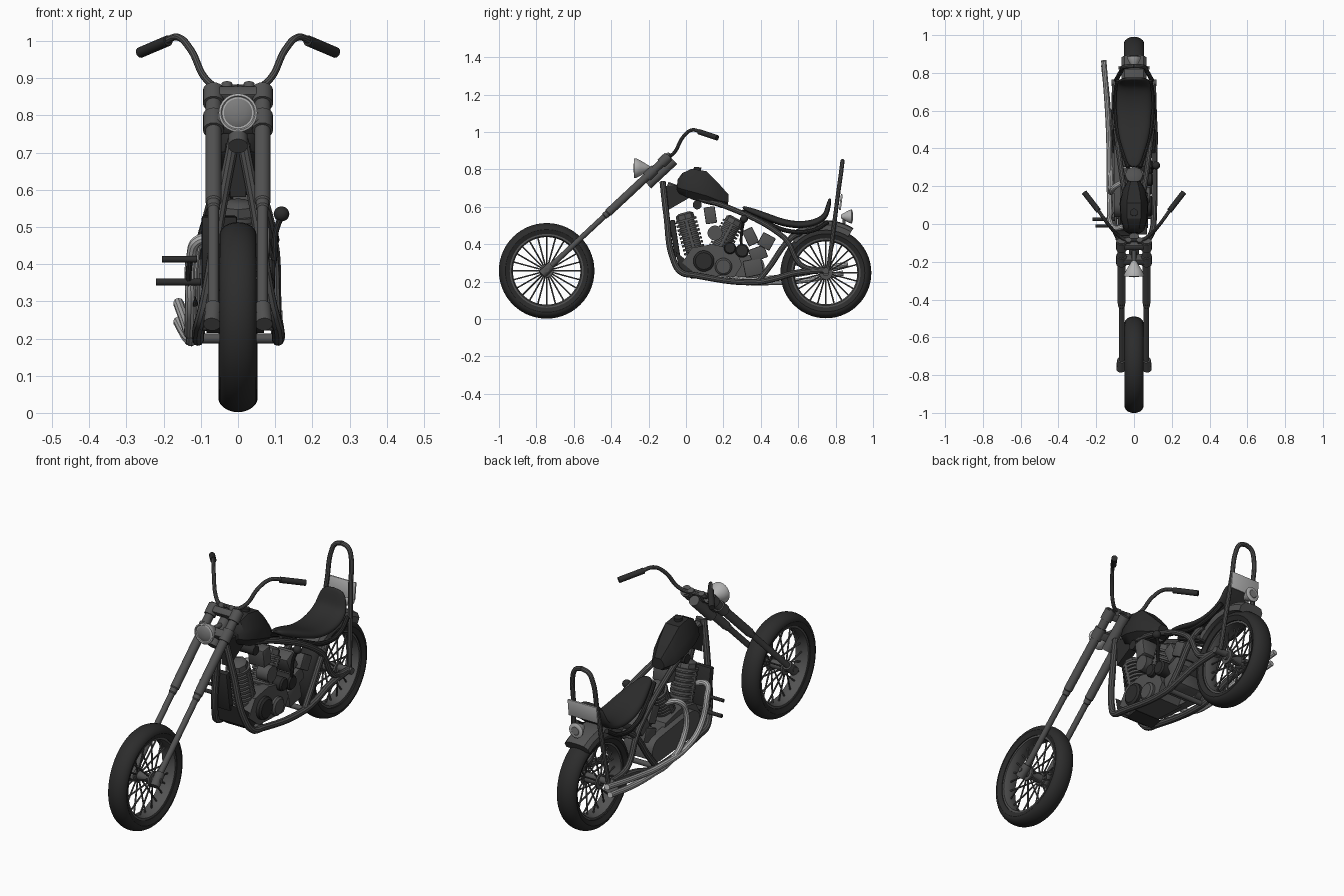
import bpy, math
from mathutils import Vector, Matrix

if "Cube" in bpy.data.objects:
    bpy.data.objects.remove(bpy.data.objects["Cube"])

def material(name, v):
    m = bpy.data.materials.new(name)
    m.diffuse_color = (v, v, v, 1)
    m.use_nodes = True
    m.node_tree.nodes["Principled BSDF"].inputs["Base Color"].default_value = m.diffuse_color
    return m

DARK, METAL, CHROME, LENS = (material(n, v) for n, v in
    (("dark", 0.025), ("metal", 0.085), ("chrome", 0.45), ("lens", 0.2)))

def mesh(name, verts, faces, mat):
    me = bpy.data.meshes.new(name)
    me.from_pydata(verts, [], faces)
    ob = bpy.data.objects.new(name, me)
    bpy.context.collection.objects.link(ob)
    me.materials.append(mat)
    return ob

def skin(name, rings, mat, closed=False):
    """Join equal-sized rings of points into one skin."""
    n, k = len(rings[0]), len(rings)
    faces = [(i % k * n + j, i % k * n + (j + 1) % n, (i + 1) % k * n + (j + 1) % n, (i + 1) % k * n + j)
             for i in range(k if closed else k - 1) for j in range(n)]
    if not closed:
        faces += [tuple(reversed(range(n))), tuple((k - 1) * n + j for j in range(n))]
    return mesh(name, [p for r in rings for p in r], faces, mat)

def lathe(name, origin, axis, profile, mat, n=32, closed=False):
    """Revolve (distance along axis, radius) pairs."""
    q = Vector(axis).to_track_quat('Z', 'Y')
    rings = [[Vector(origin) + q @ Vector((r * math.cos(a), r * math.sin(a), t))
              for a in (2 * math.pi * j / n for j in range(n))] for t, r in profile]
    return skin(name, rings, mat, closed)

def rod(name, a, b, r, mat=METAL, n=20, r2=None):
    d = Vector(b) - Vector(a)
    return lathe(name, a, d, [(0, r), (d.length, r2 or r)], mat, n)

def tube(name, pts, r, mat=METAL, sides=(1, -1), smooth=True):
    """Bent round tube, mirrored over x by default."""
    cu = bpy.data.curves.new(name, 'CURVE')
    cu.dimensions, cu.bevel_depth, cu.bevel_resolution, cu.resolution_u = '3D', r, 3, 8
    cu.use_fill_caps = True
    for s in sides:
        sp = cu.splines.new('BEZIER')
        sp.bezier_points.add(len(pts) - 1)
        for bp, p in zip(sp.bezier_points, pts):
            bp.co = (s * p[0], p[1], p[2])
            bp.handle_left_type = bp.handle_right_type = 'AUTO' if smooth else 'VECTOR'
    cu.materials.append(mat)
    ob = bpy.data.objects.new(name, cu)
    bpy.context.collection.objects.link(ob)
    return ob

def loft(name, sections, shape, mat):
    """Sections (y bottom, z bottom, y top, z top, half width); shape is (x, height) pairs."""
    rings = [[(x * w, yb + (yt - yb) * h, zb + (zt - zb) * h) for x, h in shape]
             for yb, zb, yt, zt, w in sections]
    return skin(name, rings, mat)

def box(name, c, size, tilt=0, mat=METAL, bevel=0.006):
    v = [Matrix.Rotation(tilt, 3, 'X') @ Vector((x * size[0] / 2, y * size[1] / 2, z * size[2] / 2)) + Vector(c)
         for z in (-1, 1) for x, y in ((-1, -1), (1, -1), (1, 1), (-1, 1))]
    ob = skin(name, [v[:4], v[4:]], mat)
    b = ob.modifiers.new("bevel", 'BEVEL')
    b.width, b.segments = bevel, 2
    return ob

# Wheels: tyre, rim, hub and crossed spokes
def wheel(name, y, z, R, w):
    c = (0, y, z)
    ri = R - 0.058
    tyre = [(w * math.cos(a), R - 0.035 + 0.035 * math.sin(a)) for a in (math.pi * i / 12 for i in range(13))]
    lathe(name + "_tyre", c, (1, 0, 0), tyre + [(-w * .8, ri), (w * .8, ri)], DARK, 56, True)
    lathe(name + "_rim", c, (1, 0, 0), [(-.036, ri + .006), (-.036, ri - .01), (-.015, ri - .017), (.015, ri - .017),
          (.036, ri - .01), (.036, ri + .006)], METAL, 56, True)
    lathe(name + "_hub", c, (1, 0, 0), [(-.055, .018), (-.045, .018), (-.045, .036), (-.036, .036), (-.034, .022),
          (.034, .022), (.036, .036), (.045, .036), (.045, .018), (.055, .018)], METAL, 24)
    pts = []
    for i in range(24):
        a = 2 * math.pi * i / 24
        s = .034 if i % 2 else -.034
        pts.append([(s, y + .03 * math.cos(a), z + .03 * math.sin(a)),
                    (0, y + (ri - .01) * math.cos(a), z + (ri - .01) * math.sin(a))])
    ob = tube(name + "_spokes", pts[0], .0042, METAL, (1,), False)
    for p in pts[1:]:
        sp = ob.data.splines.new('POLY')
        sp.points.add(1)
        for q, v in zip(sp.points, p):
            q.co = (*v, 1)
    ob.data.bevel_resolution = 1

wheel("front_wheel", -.745, .2575, .2555, .05)
wheel("rear_wheel", .748, .247, .243, .053)

# Fork legs, clamps and axles
F0, F1 = Vector((0, -.745, .262)), Vector((0, -.09, .872))
fd = (F1 - F0).normalized()
for s, side in ((-1, "left"), (1, "right")):
    o = Vector((s * .066, 0, 0))
    L = (F1 - F0).length
    lathe("fork_leg_" + side, o + F0, fd, [(0, .0145), (.42, .0145), (.425, .018), (.445, .018), (.45, .0215), (L, .0215)], METAL, 24)
    rod("fork_end_" + side, o + F0 - fd * .035 + Vector((s * .004, 0, 0)), o + F0 + fd * .035, .023)
    for nm, t0, t1 in (("upper", L - .06, L - .005), ("lower", L - .165, L - .105)):
        rod(f"{nm}_clamp_{side}", o + F0 + fd * t0, o + F0 + fd * t1, .028)
ang = math.atan2(fd.z, fd.y)
box("upper_yoke", F0 + fd * (L - .03), (.13, .045, .035), ang - math.pi / 2)
box("lower_yoke", F0 + fd * (L - .135), (.13, .05, .04), ang - math.pi / 2)
neck = Vector((0, .025, -.025))
rod("steering_neck", F0 + fd * (L - .19) + neck, F1 + neck, .026)
rod("front_axle", (-.092, -.745, .262), (.092, -.745, .262), .012)
rod("rear_axle", (-.12, .748, .258), (.12, .748, .258), .017)

# Headlight
lathe("headlight_shell", (0, -.275, .807), (0, 1, 0), [(0, .043), (-.004, .046), (-.002, .052), (.01, .052), (.03, .042),
      (.055, .027), (.078, .012), (.084, .004)], CHROME)
lathe("headlight_lens", (0, -.272, .807), (0, -1, 0), [(0, .043), (.005, .035), (.009, .018), (.01, .002)], LENS)
rod("headlight_stalk", (0, -.225, .805), (0, -.14, .80), .012)

# Handlebar, risers and grips
tube("handlebar", [(0, -.085, .875), (.045, -.082, .873), (.082, -.06, .893), (.128, -.012, .978), (.16, .03, 1.01), (.195, .08, 1.0), (.25, .155, .976)], .0095)
for s, side in ((-1, "left"), (1, "right")):
    rod("grip_" + side, (s * .188, .07, 1.001), (s * .263, .167, .969), .0145, DARK)
    rod("bar_riser_" + side, (s * .03, -.105, .845), (s * .03, -.083, .885), .015)

# Faceted fuel tank with gusset and cap
facet = [(.5, 0), (1, .25), (.95, .6), (.5, 1), (-.5, 1), (-.95, .6), (-1, .25), (-.5, 0)]
loft("fuel_tank", [(-.05, .69, -.045, .745, .035), (-.035, .67, -.02, .78, .055), (.03, .64, .03, .803, .072), (.11, .615, .11, .79, .076),
     (.18, .60, .17, .73, .062), (.225, .61, .228, .665, .035)], facet, DARK)
rod("tank_cap", (0, .06, .79), (0, .062, .812), .02, DARK)
g = [(-.115, .71), (-.10, .58), (.03, .655), (.0, .72)]
skin("frame_gusset", [[(x, y, z) for y, z in g] for x in (-.022, .022)], DARK)

# Seat and pan
pad = [(.8, 0), (1, .3), (.95, .75), (.6, 1), (0, .94), (-.6, 1), (-.95, .75), (-1, .3), (-.8, 0)]
seat = loft("seat", [(.30, .585, .297, .61, .03), (.36, .555, .365, .592, .05), (.44, .52, .45, .562, .08), (.53, .49, .535, .53, .093),
     (.62, .482, .62, .522, .096), (.70, .495, .69, .535, .096), (.755, .535, .732, .56, .09), (.77, .58, .743, .59, .082), (.782, .645, .762, .652, .06)], pad, DARK)
sub = seat.modifiers.new("soft", 'SUBSURF')
sub.levels = sub.render_levels = 2
tube("seat_rail", [(.03, .3, .575), (.07, .42, .52), (.095, .55, .47), (.098, .68, .475), (.085, .76, .52)], .012, DARK)

# Rear fender
arc = [math.radians(a) for a in range(58, 141, 6)]
loft("rear_fender", [(.748 + .225 * math.cos(a), .25 + .225 * math.sin(a), .748 + .278 * math.cos(a), .25 + .278 * math.sin(a), .066)
     for a in arc], [(1, 0), (1, .55), (.75, .9), (.3, 1), (-.3, 1), (-.75, .9), (-1, .55), (-1, 0)], METAL)

# Sissy bar, plate and tail light
tube("sissy_bar", [(.095, .76, .26), (.082, .785, .45), (.066, .812, .66), (.056, .83, .79), (.036, .835, .832), (0, .837, .845)], .0115)
box("rear_plate", (0, .828, .625), (.165, .01, .085), -.12, CHROME, .003)
lathe("tail_light", (0, .83, .548), (0, 1, 0), [(0, .01), (.02, .022), (.042, .034), (.056, .038), (.06, .03)], CHROME, 24)
rod("tail_lens", (0, .885, .548), (0, .893, .548), .029, LENS, r2=.02)
rod("tail_light_stem", (0, .845, .49), (0, .845, .55), .009)

# Frame tubes
tube("down_tubes", [(.012, -.125, .735), (.045, -.105, .56), (.085, -.065, .31), (.1, -.025, .25), (.105, .04, .235), (.108, .37, .197), (.11, .46, .212), (.105, .58, .245), (.1, .748, .262)], .0165)
tube("backbone", [(0, -.1, .715), (0, .2, .61)], .02, sides=(1,), smooth=False)
tube("top_rails", [(.03, .05, .65), (.06, .23, .595), (.095, .5, .455), (.1, .545, .41), (.102, .6, .305), (.102, .64, .275), (.1, .748, .262)], .0145)
tube("seat_posts", [(.105, .385, .2), (.1, .44, .27), (.09, .565, .435), (.08, .61, .46)], .0155)
for i, (y, z) in enumerate(((.04, .235), (.385, .2), (.56, .43))):
    rod(f"cross_tube_{i}", (-.1, y, z), (.1, y, z), .013)

# Finned engine cylinders with heads and rocker covers
def engine_cylinder(name, base, top):
    b, d = Vector(base), Vector(top) - Vector(base)
    n, prof = 9, []
    h = d.length / n
    for i in range(n):
        prof += [(i * h, .044), (i * h + .4 * h, .044), (i * h + .4 * h, .058), (i * h + h, .058)]
    lathe(name, b, d, prof, METAL, 24)
    lathe(name + "_head", b, d, [(d.length, .05), (d.length + .025, .048), (d.length + .035, .03)], METAL, 8)
    for s in (-1, 1):
        o = Vector((s * .05, 0, 0))
        rod(f"{name}_pushrod_{s}", b + o - d * .2, b + o + d * .95, .01)

engine_cylinder("front_cylinder", (0, .05, .345), (0, -.002, .535))
engine_cylinder("rear_cylinder", (0, .17, .36), (0, .25, .51))

# Crankcase, gearbox and covers
case = [(-.02, .30), (.03, .38), (.14, .40), (.27, .37), (.30, .29), (.26, .225), (.06, .235)]
skin("crankcase", [[(x, y, z) for y, z in case] for x in (-.075, .075)], METAL)
for i, (y, z, r, x, m) in enumerate(((.095, .31, .056, .098, DARK), (.2, .28, .046, .095, METAL), (.235, .38, .033, .1, DARK), (.3, .365, .037, .1, DARK))):
    lathe(f"engine_cover_{i}", (0, y, z), (1, 0, 0), [(0, r), (x - .008, r), (x, r * .8)], m, 28)
box("gearbox", (0, .36, .275), (.14, .10, .09), .2)
box("battery", (.01, .43, .415), (.15, .075, .075), -.5)
box("oil_tank", (0, .385, .35), (.14, .09, .07), .35)
box("coil_box", (0, .345, .44), (.13, .06, .09), .45)
box("carburettor", (.03, .13, .555), (.09, .06, .09), .15)
rod("air_intake", (.02, .155, .46), (.085, .155, .46), .04)
rod("horn", (-.05, .06, .61), (.06, .06, .61), .024, DARK)
pri = [Vector((0, c + r * math.cos(math.radians(a)), z + r * math.sin(math.radians(a))))
       for c, z, r, a0 in ((.1, .31, .065, 90), (.36, .28, .06, -90)) for a in range(a0, a0 + 181, 20)]
skin("primary_cover", [[p + Vector((x, 0, 0)) for p in pri] for x in (-.105, -.06)], METAL)

# Dark front panel and belly pan
box("front_panel", (-.05, -.06, .43), (.095, .03, .2), .15, DARK)
p = [(-.055, .36), (-.035, .26), (.03, .215), (.1, .225), (.02, .30)]
skin("belly_pan", [[(x, y, z) for y, z in p] for x in (-.085, .07)], DARK)

# Exhaust pipes on the left
tube("front_exhaust", [(.04, -.01, .46), (.105, -.02, .465), (.125, .01, .42), (.128, .06, .30), (.13, .16, .235), (.132, .4, .215), (.14, .6, .24), (.16, .865, .295)], .0145, CHROME, (-1,))
tube("rear_exhaust", [(.04, .23, .45), (.1, .2, .46), (.12, .17, .40), (.122, .2, .27), (.125, .3, .205), (.128, .45, .195), (.138, .62, .205), (.16, .84, .245)], .0145, CHROME, (-1,))

# Foot controls on the left, shift lever on the right
rod("upper_peg", (-.205, -.01, .413), (-.11, -.01, .413), .0085, DARK)
rod("lower_peg", (-.22, .025, .352), (-.1, .025, .352), .0095, DARK)
tube("pedal_arm", [(.13, -.01, .413), (.132, .025, .352), (.115, .06, .29)], .008, DARK, (-1,))
tube("shift_lever", [(.085, .30, .365), (.098, .295, .42), (.1, .30, .48), (.116, .31, .53)], .008, DARK, (1,))
lathe("shift_knob", (.117, .31, .535), (0, 0, 1), [(-.02 * math.cos(math.pi * i / 10), .001 + .02 * math.sin(math.pi * i / 10)) for i in range(11)], DARK, 20)

# Turn curves to mesh, fix normals and shade smooth
bpy.ops.object.select_all(action='SELECT')
bpy.context.view_layer.objects.active = seat
bpy.ops.object.convert(target='MESH')
bpy.ops.object.mode_set(mode='EDIT')
bpy.ops.mesh.select_all(action='SELECT')
bpy.ops.mesh.normals_make_consistent(inside=False)
bpy.ops.object.mode_set(mode='OBJECT')
bpy.ops.object.shade_smooth_by_angle(angle=math.radians(32))
